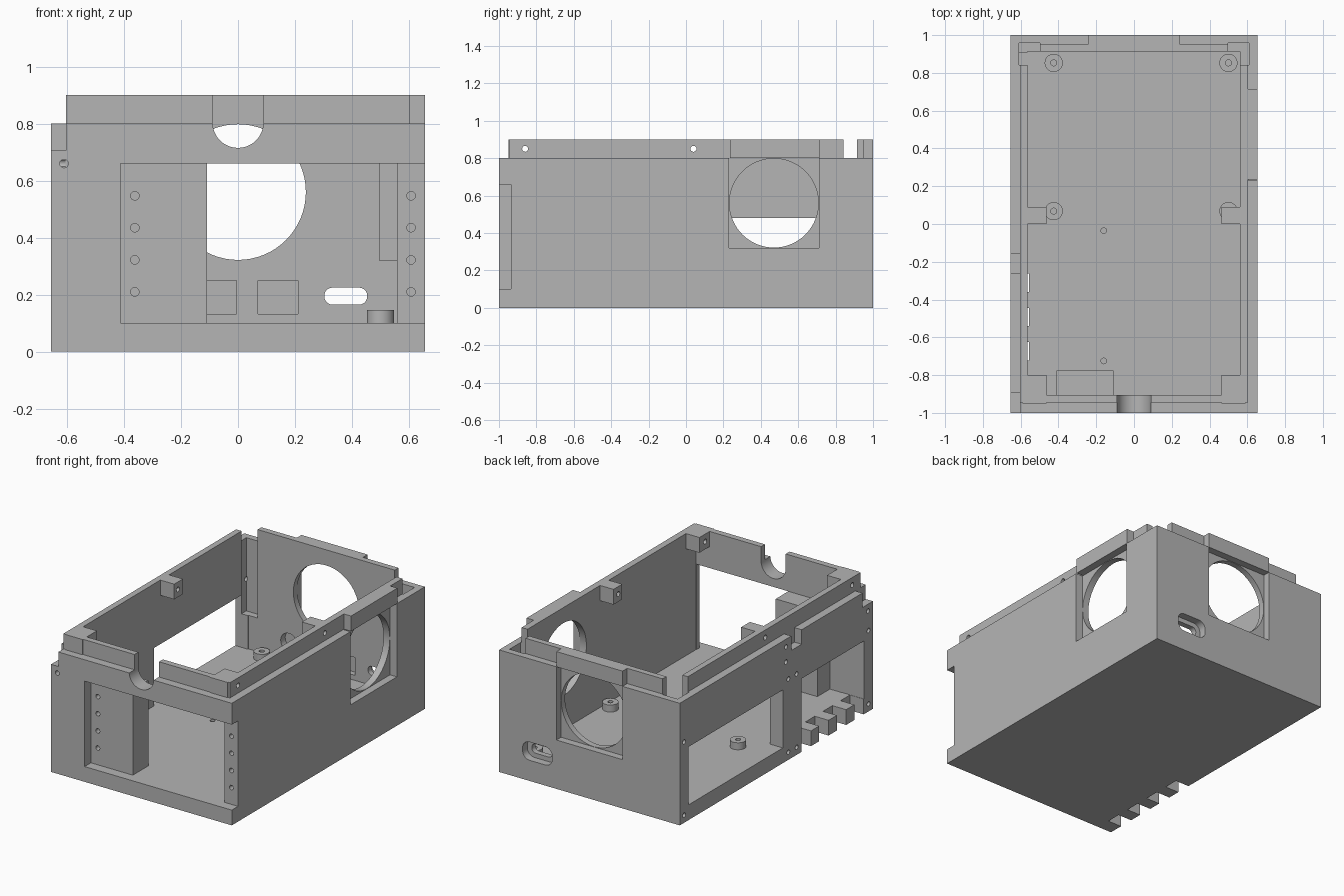
import bpy
from math import pi

if "Cube" in bpy.data.objects:
    bpy.data.objects.remove(bpy.data.objects["Cube"], do_unlink=True)

grey = bpy.data.materials.new("plain grey")
grey.use_nodes = True
colour = (0.46, 0.46, 0.46, 1)
grey.diffuse_color = colour
grey.node_tree.nodes["Principled BSDF"].inputs["Base Color"].default_value = colour


def box(name, x0, x1, y0, y1, z0, z1):
    bpy.ops.mesh.primitive_cube_add(
        size=1, location=((x0 + x1) / 2, (y0 + y1) / 2, (z0 + z1) / 2))
    ob = bpy.context.object
    ob.name = name
    ob.scale = (x1 - x0, y1 - y0, z1 - z0)
    bpy.ops.object.transform_apply(location=True, rotation=True, scale=True)
    return ob


def rod(name, axis, r, depth, at, sides=24):
    rot = {"x": (0, pi / 2, 0), "y": (pi / 2, 0, 0), "z": (0, 0, 0)}[axis]
    bpy.ops.mesh.primitive_cylinder_add(
        vertices=sides, radius=r, depth=depth, location=at, rotation=rot)
    ob = bpy.context.object
    ob.name = name
    bpy.ops.object.transform_apply(location=True, rotation=True, scale=True)
    return ob


def combine(target, other, how):
    mod = target.modifiers.new("combine", "BOOLEAN")
    mod.operation = how
    mod.solver = "EXACT"
    mod.object = other
    bpy.context.view_layer.objects.active = target
    bpy.ops.object.modifier_apply(modifier=mod.name)
    bpy.data.objects.remove(other, do_unlink=True)


def cut(*b):
    combine(case, box("cutter", *b), "DIFFERENCE")


def add(*b):
    combine(case, box("extra", *b), "UNION")


def drill(axis, r, depth, at, sides=16):
    combine(case, rod("cutter", axis, r, depth, at, sides), "DIFFERENCE")


def slot(x0, x1, z0, z1, y0, y1, r):
    # Rounded slot through the back wall
    ob = box("cutter", x0, x1, y0, y1, z0, z1)
    bev = ob.modifiers.new("round", "BEVEL")
    bev.width = r
    bev.segments = 5
    bev.limit_method = "WEIGHT"
    weights = ob.data.attributes.new("bevel_weight_edge", "FLOAT", "EDGE")
    for e in ob.data.edges:
        a, b = (ob.data.vertices[i].co for i in e.vertices)
        weights.data[e.index].value = 1.0 if abs(a.y - b.y) > 0.001 else 0.0
    bpy.context.view_layer.objects.active = ob
    bpy.ops.object.modifier_apply(modifier=bev.name)
    combine(case, ob, "DIFFERENCE")


# Outer body, raised lip and the flush lip pieces above the fans
case = box("case", -0.655, 0.655, -1, 1, 0, 0.8)
add(-0.603, 0.603, -0.945, 0.952, 0.7, 0.9)
add(-0.24, 0.24, 0.9, 1, 0.75, 0.9)
add(0.55, 0.655, 0.235, 0.715, 0.75, 0.9)

# Main cavity
cut(-0.563, 0.56, -0.905, 0.913, 0.1, 1.1)

# Screw blocks under the rim and the block behind the front plate
for y0, y1 in ((-0.95, -0.8), (0, 0.09)):
    add(-0.59, -0.463, y0, y1, 0.8, 0.9)
    add(0.463, 0.59, y0, y1, 0.8, 0.9)
add(-0.41, -0.108, -0.95, -0.775, 0.05, 0.66)

# Corner grooves
for x0, x1 in ((-0.61, -0.497), (0.497, 0.61)):
    cut(x0, x1, 0.842, 0.957, 0.32, 1.1)

# Front recess, window and rounded cable notch
cut(-0.412, 0.8, -1.1, -0.935, 0.1, 0.66)
cut(-0.108, 0.557, -1.1, -0.77, 0.1, 0.66)
drill("y", 0.089, 0.3, (0, -0.95, 0.804), 48)
cut(-0.089, 0.089, -1.1, -0.8, 0.804, 1.1)
for z in (0.21, 0.322, 0.435, 0.547):
    for x in (-0.362, 0.607):
        drill("y", 0.015, 0.12, (x, -0.935, z))
drill("y", 0.015, 0.12, (-0.61, -1, 0.66))

# Fan seats and openings on the back and on one side
cut(-0.24, 0.24, 0.952, 1.1, 0.32, 0.8)
drill("y", 0.238, 0.4, (0, 0.95, 0.56), 64)
cut(0.605, 0.8, 0.23, 0.71, 0.32, 0.8)
drill("x", 0.238, 0.4, (0.6, 0.47, 0.56), 64)

# Back wall connector slot and inner pockets
slot(0.303, 0.453, 0.165, 0.225, 0.8, 1.1, 0.028)
slot(0.27, 0.485, 0.135, 0.255, 0.95, 1.1, 0.05)
cut(-0.15, -0.005, 0.85, 0.95, 0.133, 0.25)
cut(0.07, 0.21, 0.85, 0.95, 0.133, 0.25)
drill("y", 0.06, 0.1, (-0.27, 0.91, 0.22), 32)

# Side windows, floor slots and clip notches
cut(-0.8, -0.5, -0.067, 0.907, 0.1, 0.48)
cut(-0.8, -0.5, -0.907, -0.262, 0.1, 0.48)
for i in range(4):
    y = -0.262 - 0.182 * i
    cut(-0.8, -0.555, y - 0.097, y, -0.1, 0.2)
for y0, y1 in ((-0.262, -0.155), (-1.1, -0.892)):
    cut(-0.8, -0.603, y0, y1, 0.705, 0.85)

# Screw holes: side panel corners, notch holes, lip, floor
for y in (0.955, -0.125, -0.21, -0.955):
    for z in (0.05, 0.53):
        drill("x", 0.015, 0.1, (-0.655, y, z))
for y, z in ((-0.1, 0.75), (-0.1, 0.65), (-0.95, 0.66)):
    drill("x", 0.015, 0.1, (-0.655, y, z))
for y in (-0.86, 0.04):
    drill("x", 0.016, 2, (0, y, 0.85))
for y in (-0.035, -0.725):
    drill("z", 0.015, 0.1, (-0.16, y, 0.1))

# Board standoffs
parts = [case]
for side, x in (("right", -0.425), ("left", 0.5)):
    for place, y in (("back", 0.853), ("middle", 0.068)):
        post = rod(place + "_" + side + "_standoff", "z", 0.048, 0.047, (x, y, 0.1225), 32)
        combine(post, rod("cutter", "z", 0.016, 0.2, (x, y, 0.15), 16), "DIFFERENCE")
        parts.append(post)

for ob in parts:
    ob.data.materials.clear()
    ob.data.materials.append(grey)
    for poly in ob.data.polygons:
        poly.material_index = 0
    bpy.ops.object.select_all(action="DESELECT")
    ob.select_set(True)
    bpy.context.view_layer.objects.active = ob
    bpy.ops.object.shade_smooth_by_angle(angle=pi / 6)
